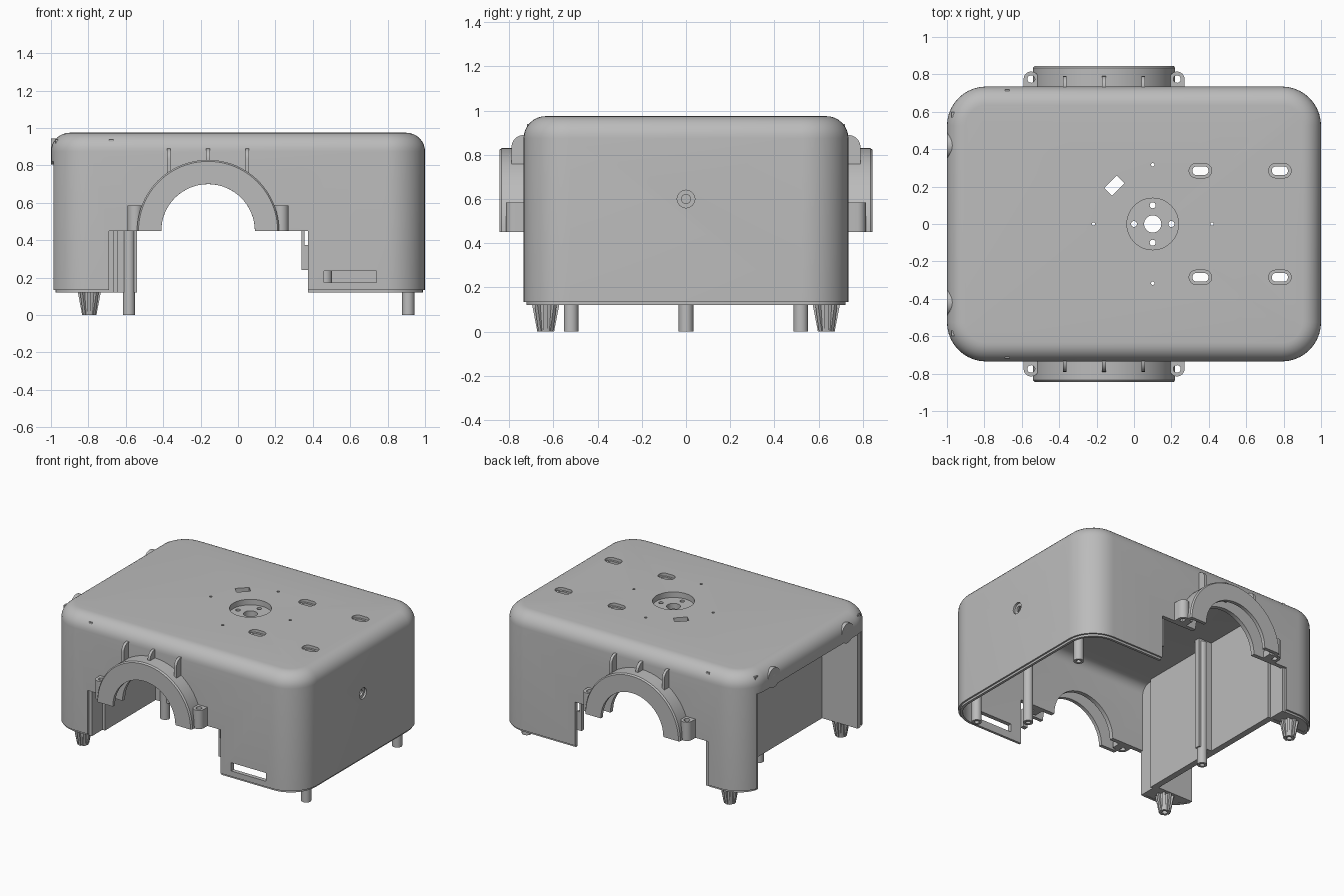
import bpy, bmesh
from math import pi, cos, sin
from mathutils import Matrix, Vector

if "Cube" in bpy.data.objects:
    bpy.data.objects.remove(bpy.data.objects["Cube"])

grey = bpy.data.materials.new("matt grey plastic")
grey.use_nodes = True
grey.diffuse_color = (0.5, 0.5, 0.5, 1)
grey.node_tree.nodes["Principled BSDF"].inputs["Base Color"].default_value = (0.5, 0.5, 0.5, 1)


def finish(bm, name):
    bmesh.ops.remove_doubles(bm, verts=bm.verts, dist=1e-5)
    bmesh.ops.recalc_face_normals(bm, faces=bm.faces)
    mesh = bpy.data.meshes.new(name)
    bm.to_mesh(mesh)
    bm.free()
    mesh.materials.append(grey)
    ob = bpy.data.objects.new(name, mesh)
    bpy.context.collection.objects.link(ob)
    return ob


def loft(name, rings):
    """Skin a list of closed point rings and cap both ends."""
    bm = bmesh.new()
    loops = [[bm.verts.new(p) for p in ring] for ring in rings]
    for a, b in zip(loops, loops[1:]):
        for i in range(len(a)):
            j = (i + 1) % len(a)
            bm.faces.new((a[i], a[j], b[j], b[i]))
    bm.faces.new(loops[0])
    bm.faces.new(loops[-1])
    return finish(bm, name)


def round_rect(cx, cy, hx, hy, r, z, n=10):
    pts = []
    for q, (sx, sy) in enumerate([(1, 1), (-1, 1), (-1, -1), (1, -1)]):
        for i in range(n + 1):
            a = (q + i / n) * pi / 2
            pts.append((cx + sx * (hx - r) + r * cos(a), cy + sy * (hy - r) + r * sin(a), z))
    return pts


def box(name, x0, x1, y0, y1, z0, z1, turn=0):
    bm = bmesh.new()
    mid = Vector(((x0 + x1) / 2, (y0 + y1) / 2, (z0 + z1) / 2))
    size = Matrix.Diagonal((abs(x1 - x0), abs(y1 - y0), abs(z1 - z0), 1))
    bmesh.ops.create_cube(bm, size=1, matrix=Matrix.Translation(mid) @ Matrix.Rotation(turn, 4, "Z") @ size)
    return finish(bm, name)


def rod(name, centre, r0, length, axis="Z", r1=None, n=32):
    """Cylinder or cone starting at centre and running along +axis."""
    bm = bmesh.new()
    turn = {"Z": Matrix(), "X": Matrix.Rotation(pi / 2, 4, "Y"), "Y": Matrix.Rotation(-pi / 2, 4, "X")}[axis]
    place = Matrix.Translation(centre) @ turn @ Matrix.Translation((0, 0, length / 2))
    bmesh.ops.create_cone(bm, cap_ends=True, segments=n, radius1=r0,
                          radius2=r0 if r1 is None else r1, depth=length, matrix=place)
    return finish(bm, name)


def combine(ob, other, operation="DIFFERENCE"):
    mod = ob.modifiers.new("join", "BOOLEAN")
    mod.operation, mod.object, mod.solver = operation, other, "EXACT"
    bpy.context.view_layer.objects.active = ob
    bpy.ops.object.modifier_apply(modifier=mod.name)
    bpy.data.objects.remove(other)


def shell_rings(inset, bottom, top, fillet):
    hx, hy, r = 1 - inset, 0.735 - inset, 0.21 - inset
    rings = [round_rect(0, 0, hx, hy, r, bottom)]
    for i in range(9):
        a = i / 8 * pi / 2
        d = fillet * (1 - cos(a))
        rings.append(round_rect(0, 0, hx - d, hy - d, r - d, top - fillet + fillet * sin(a)))
    return rings


# Hollow housing with a stepped lower rim
body = shell_rings(0, 0.135, 0.975, 0.1)
rim = [round_rect(0, 0, 0.988, 0.723, 0.198, z) for z in (0.12, 0.135)]
housing = loft("housing", rim + body)
combine(housing, loft("cavity", shell_rings(0.03, 0.05, 0.935, 0.07)))
combine(housing, rod("hub", (0.1, 0, 0.895), 0.165, 0.06), "UNION")

# Openings in the front, back and right-hand end
AX, AZ = -0.16, 0.45
for s in (-1, 1):
    combine(housing, box("cutter", -0.69, 0.375, s * 0.6, s * 0.9, 0, AZ))
combine(housing, rod("cutter", (AX, -1, AZ), 0.25, 2, "Y", n=64))
combine(housing, box("cutter", -1.1, -0.8, -0.6, 0.6, 0, 0.82))
combine(housing, box("cutter", 0.46, 0.74, -0.9, -0.6, 0.175, 0.235))
combine(housing, rod("cutter", (0.985, 0, 0.6), 0.04, 0.1, "X"))
combine(housing, rod("cutter", (0.9, 0, 0.6), 0.021, 0.2, "X"))

# Recessed mount and holes in the top
combine(housing, rod("cutter", (0.1, 0, 0.935), 0.138, 0.1, n=48))
combine(housing, rod("cutter", (0.1, 0, 0.8), 0.046, 0.3))
for dx, dy in ((1, 0), (-1, 0), (0, 1), (0, -1)):
    for dist, r in ((0.1, 0.016), (0.317, 0.009)):
        combine(housing, rod("cutter", (0.1 + dx * dist, dy * dist, 0.8), r, 0.3, n=16))
for x in (0.355, 0.78):
    for y in (-0.285, 0.285):
        for hx, hy, z in ((0.06, 0.038, 0.955), (0.043, 0.023, 0.85)):
            combine(housing, loft("cutter", [round_rect(x, y, hx, hy, hy - 0.001, h) for h in (z, 1.1)]))
combine(housing, box("cutter", -0.152, -0.058, 0.177, 0.235, 0.8, 1.1, pi / 4))


def arch(name, s):
    """Half-round hood with an outer flange."""
    profile = [(0.38, 0.72), (0.38, 0.835), (0.372, 0.845), (0.25, 0.845),
               (0.25, 0.82), (0.355, 0.82), (0.355, 0.72)]
    return loft(name, [[(AX + r * cos(a), s * y, AZ + r * sin(a)) for r, y in profile]
                       for a in (i * pi / 48 for i in range(49))])


for s, side in ((-1, "front"), (1, "back")):
    arch(side + "_arch_hood", s)
    # Screw bosses at both feet of the arch
    for i, (x, out) in enumerate(((-0.55, 1), (0.23, -1))):
        boss = rod(f"{side}_arch_boss_{i}", (x, s * 0.775, AZ), 0.04, 0.135)
        combine(boss, box("web", x - 0.04, x + 0.04, s * 0.715, s * 0.775, AZ, 0.585), "UNION")
        combine(boss, box("foot", x, x + out * 0.06, s * 0.715, s * 0.80, AZ, 0.5), "UNION")
        combine(boss, rod("cutter", (x, s * 0.775, 0.4), 0.02, 0.3, n=20))
    # Stiffening ribs above the arch
    outline = [(0.72, 0.75), (0.79, 0.75)]
    outline += [(0.735 + 0.055 * cos(a), 0.835 + 0.055 * sin(a)) for a in (i * pi / 12 for i in range(7))]
    outline.append((0.72, 0.89))
    for i, x in enumerate((-0.37, AX, 0.05)):
        loft(f"{side}_arch_rib_{i}", [[(x + d, s * y, z) for y, z in outline] for d in (-0.01, 0.01)])
    # Small stepped catch beside the opening
    box(side + "_catch", 0.34, 0.375, s * 0.68, s * 0.71, 0.24, 0.375)
    box(side + "_catch_arm", 0.34, 0.355, s * 0.68, s * 0.71, 0.34, 0.46)

    # Corner pocket wall, floor and ribbed foot
    box(side + "_pocket_wall", -0.975, -0.69, s * 0.57, s * 0.6, 0.12, 0.94)
    floor = loft(side + "_corner_floor", [round_rect(0, 0, 0.98, 0.715, 0.19, z) for z in (0.122, 0.145)])
    combine(floor, box("cutter", -0.69, 1.1, -1, 1, 0, 0.3))
    combine(floor, box("cutter", -1.1, -0.5, -s * 1, s * 0.6, 0, 0.3))
    foot = rod(side + "_foot", (-0.795, s * 0.635, 0), 0.034, 0.125, r1=0.045, n=24)
    for k in range(4):
        a = k * pi / 4
        section = [(-0.038, 0), (0.038, 0), (0.062, 0.125), (-0.062, 0.125)]
        fin = loft("fin", [[(-0.795 + u * cos(a) - w * sin(a), s * 0.635 + u * sin(a) + w * cos(a), z)
                            for u, z in section] for w in (-0.009, 0.009)])
        combine(foot, fin, "UNION")
    combine(foot, rod("cutter", (-0.795, s * 0.635, -0.1), 0.018, 0.17, n=20))

    # Side panel bosses on the rounded top edge
    lug = rod(side + "_panel_boss", (-1, s * 0.42, 0.875), 0.07, 0.1, "X")
    combine(lug, rod("cutter", (-1.05, s * 0.42, 0.875), 0.022, 0.12, "X", n=20))

# Inner partition with a centre rib
box("partition", -0.69, -0.645, -0.6, 0.6, 0.12, 0.94)
for s in (-1, 1):
    box("partition_end", -0.69, -0.665, s * 0.57, s * 0.72, 0.12, 0.94)
box("partition_rib", -0.65, -0.54, -0.02, 0.02, 0.12, 0.94)

# Hollow standing posts
for i, (x, y, z) in enumerate(((0.91, -0.52, 0), (0.91, 0.52, 0), (-0.583, 0, 0), (0.47, -0.52, 0.16))):
    post = rod(f"post_{i}", (x, y, z), 0.033, 0.92 - z)
    combine(post, rod("cutter", (x, y, z - 0.05), 0.016, 0.2, n=20))

# Smooth the curves and keep sharp edges
bpy.ops.object.select_all(action="DESELECT")
for ob in bpy.context.collection.objects:
    if ob.type == "MESH" and grey.name in ob.data.materials:
        ob.select_set(True)
        bpy.context.view_layer.objects.active = ob
bpy.ops.object.shade_smooth_by_angle(angle=pi / 6)
